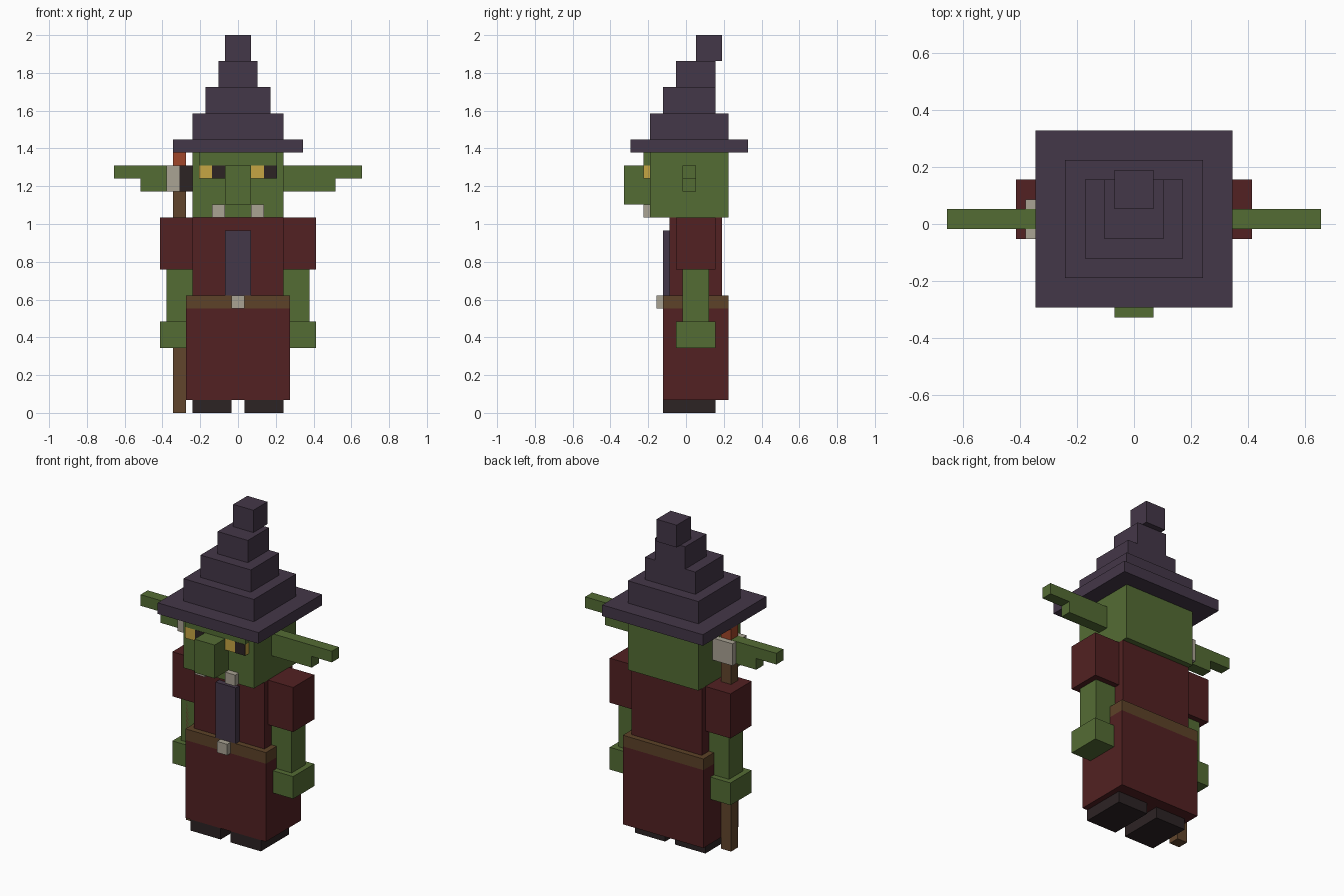
import bpy
import bmesh
from mathutils import Vector

cube = bpy.data.objects.get("Cube")
if cube:
    bpy.data.objects.remove(cube, do_unlink=True)

U = 2 / 58  # one block unit


def material(name, rgb):
    """Flat material from 0-255 display values, stored as linear."""
    lin = [((c / 255 + 0.055) / 1.055) ** 2.4 if c > 10 else c / 255 / 12.92 for c in rgb]
    m = bpy.data.materials.new(name)
    m.use_nodes = True
    m.diffuse_color = (*lin, 1)
    bsdf = m.node_tree.nodes["Principled BSDF"]
    bsdf.inputs["Base Color"].default_value = (*lin, 1)
    bsdf.inputs["Roughness"].default_value = 0.9
    return m


skin = material("green_skin", (84, 108, 52))
purple = material("hat_purple", (68, 55, 72))
red = material("robe_red", (82, 33, 34))
brown = material("wood_brown", (97, 69, 44))
leather = material("belt_leather", (93, 66, 40))
bone = material("bone_grey", (170, 163, 148))
yellow = material("eye_yellow", (198, 166, 68))
dark = material("near_black", (44, 35, 36))
orange = material("ember_orange", (160, 70, 42))


def boxes(name, mat, *spans):
    """One object made of boxes, each given as (x0, x1, y0, y1, z0, z1) in units."""
    bm = bmesh.new()
    for x0, x1, y0, y1, z0, z1 in spans:
        verts = bmesh.ops.create_cube(bm, size=1)["verts"]
        size = Vector((x1 - x0, y1 - y0, z1 - z0))
        mid = Vector((x0 + x1, y0 + y1, z0 + z1)) / 2
        for v in verts:
            v.co = Vector([v.co[i] * size[i] + mid[i] for i in range(3)]) * U
    me = bpy.data.meshes.new(name)
    bm.to_mesh(me)
    bm.free()
    me.materials.append(mat)
    ob = bpy.data.objects.new(name, me)
    bpy.context.collection.objects.link(ob)
    return ob


def pair(name, mat, *spans):
    """Left part (+x) and its mirrored right twin."""
    boxes("left_" + name, mat, *spans)
    boxes("right_" + name, mat, *[(-b, -a, *rest) for a, b, *rest in spans])


# Robe, belt and boots
pair("boot", dark, (1, 7, -3.5, 4.5, 0, 2))
boxes("robe_skirt", red, (-8, 8, -3.5, 6.5, 2, 16))
boxes("belt", leather, (-8, 8, -3.5, 6.5, 16, 18))
boxes("belt_buckle", bone, (-1, 1, -4.5, -3.5, 16, 18))
boxes("robe_torso", red, (-7, 7, -2.5, 5.5, 18, 30))
boxes("robe_front_panel", purple, (-2, 2, -3.5, -2.5, 18, 28))

# Arms
pair("sleeve", red, (6, 12, -1.5, 4.5, 22, 30))
pair("forearm", skin, (7, 11, -0.5, 3.5, 14, 22))
pair("hand", skin, (6, 12, -1.5, 4.5, 10, 14))

# Head and face
boxes("head", skin, (-7, 7, -5.5, 6.5, 30, 40))
boxes("brow", skin, (-6, 6, -6.5, -5.5, 38, 40))
boxes("nose", skin, (-2, 2, -9.5, -5.5, 32, 38))
pair("tusk", bone, (2, 4, -6.5, -5.5, 30, 32))
pair("eye", yellow, (2, 6, -6.5, -5.5, 36, 38))
for side, x in (("left", 4), ("right", -4)):
    boxes(side + "_pupil", dark, (x, x + 2, -6.55, -6.5, 36, 38))
pair("ear", skin, (7, 15, -0.5, 1.5, 34, 36), (7, 19, -0.5, 1.5, 36, 38))

# Stepped hat: half width, front, back, bottom, top
tiers = [(10, -8.5, 9.5, 40, 42), (7, -5.5, 6.5, 42, 46), (5, -3.5, 4.5, 46, 50),
         (3, -1.5, 4.5, 50, 54), (2, 1.5, 5.5, 54, 58)]
names = ["hat_brim", "hat_lower_tier", "hat_middle_tier", "hat_upper_tier", "hat_tip"]
for name, (w, *rest) in zip(names, tiers):
    boxes(name, purple, (-w, w, *rest))

# Staff with a bone head, dark front inlay and ember
boxes("staff_pole", brown, (-10, -8, -0.5, 1.5, 0, 34))
boxes("staff_head", bone, (-11, -7, -1.5, 2.5, 34, 37.95))
boxes("staff_head_inlay", dark, (-9, -7, -1.55, -1.5, 34, 37.95))
boxes("staff_ember", orange, (-10, -8, -0.5, 1.5, 37.95, 40))
